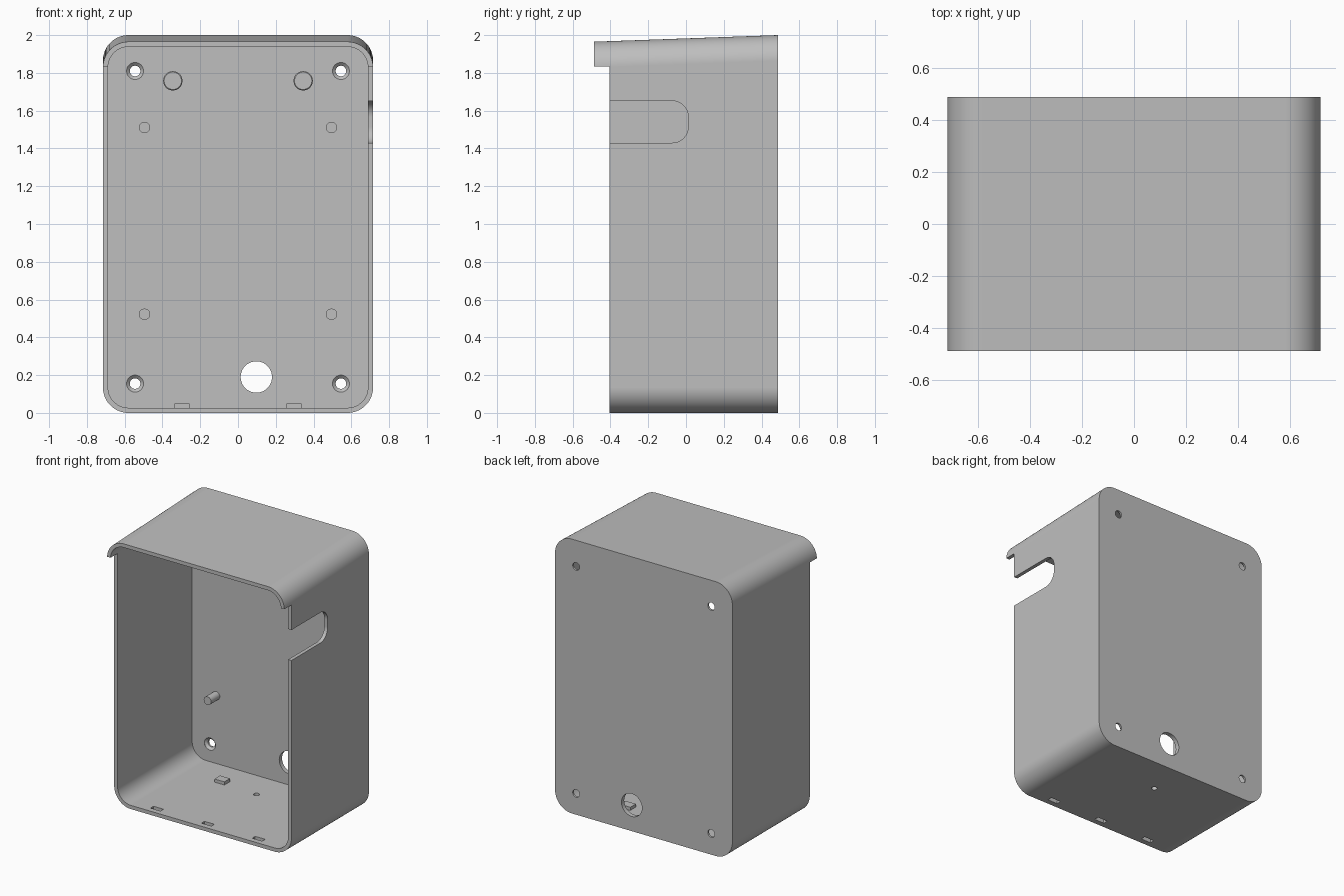
import bpy, bmesh
from math import pi, cos, sin, radians

if "Cube" in bpy.data.objects:
    bpy.data.objects.remove(bpy.data.objects["Cube"], do_unlink=True)

grey = bpy.data.materials.new("plain grey")
grey.use_nodes = True
grey.diffuse_color = (0.52, 0.52, 0.52, 1)
grey.node_tree.nodes["Principled BSDF"].inputs["Base Color"].default_value = grey.diffuse_color

HALF_W, FRONT, HOOD_FRONT, BACK = 0.715, -0.405, -0.487, 0.487
WALL, RADIUS, HOOD_LOW = 0.027, 0.135, 1.835
FLOOR, INNER_BACK = WALL, BACK - 0.032


def skin(bm, rings):
    """Join equal rings of points into a closed solid."""
    loops = [[bm.verts.new(p) for p in ring] for ring in rings]
    n = len(loops[0])
    for a, b in zip(loops, loops[1:]):
        for i in range(n):
            j = (i + 1) % n
            bm.faces.new((a[i], a[j], b[j], b[i]))
    bm.faces.new(loops[0])
    bm.faces.new(loops[-1])


def roof(y):
    return 1.965 + 0.035 * (y - HOOD_FRONT) / (BACK - HOOD_FRONT)


def shell_ring(y, inset, steps=20):
    """Rounded rectangle across the case, following the sloped roof."""
    r, w = RADIUS - inset, HALF_W - inset
    low, high = inset, roof(y) - inset
    corners = [(w - r, high - r), (r - w, high - r), (r - w, low + r), (w - r, low + r)]
    ring = []
    for q, (cx, cz) in enumerate(corners):
        for k in range(steps + 1):
            a = (q + k / steps) * pi / 2
            ring.append((cx + r * cos(a), y, cz + r * sin(a)))
    return ring


def turned(bm, u, v, profile, axis="Y", n=40):
    """Round solid from (radius, position) pairs along an axis."""
    rings = []
    for r, d in profile:
        pts = [(u + r * cos(2 * pi * i / n), v + r * sin(2 * pi * i / n)) for i in range(n)]
        rings.append([(a, d, b) if axis == "Y" else (a, b, d) for a, b in pts])
    skin(bm, rings)


def block(bm, x0, x1, y0, y1, z0, z1):
    skin(bm, [[(x0, y0, z), (x1, y0, z), (x1, y1, z), (x0, y1, z)] for z in (z0, z1)])


def finish(bm, name):
    bmesh.ops.recalc_face_normals(bm, faces=bm.faces)
    mesh = bpy.data.meshes.new(name)
    bm.to_mesh(mesh)
    bm.free()
    mesh.materials.append(grey)
    ob = bpy.data.objects.new(name, mesh)
    bpy.context.collection.objects.link(ob)
    return ob


def activate(ob):
    bpy.ops.object.select_all(action="DESELECT")
    ob.select_set(True)
    bpy.context.view_layer.objects.active = ob


def cut(ob, bm):
    cutter = finish(bm, "cutter")
    cutter.hide_render = True
    activate(ob)
    mod = ob.modifiers.new("cut", "BOOLEAN")
    mod.operation, mod.solver, mod.object = "DIFFERENCE", "EXACT", cutter
    bpy.ops.object.modifier_apply(modifier=mod.name)
    bpy.data.objects.remove(cutter, do_unlink=True)


def smooth(ob):
    activate(ob)
    bpy.ops.object.shade_smooth_by_angle(angle=radians(30))
    ob.modifiers.new("even shading", "WEIGHTED_NORMAL").keep_sharp = True


# Case body with cavity
bm = bmesh.new()
skin(bm, [shell_ring(y, 0) for y in (HOOD_FRONT, BACK)])
case = finish(bm, "case")
bm = bmesh.new()
skin(bm, [shell_ring(y, WALL) for y in (-0.6, INNER_BACK)])
cut(case, bm)

# Trim below the rain hood
bm = bmesh.new()
block(bm, -1, 1, -0.8, FRONT, -0.2, HOOD_LOW)
cut(case, bm)

# Side notch, rounded at its inner end
bm = bmesh.new()
low, high, end, r = 1.43, 1.652, 0.012, 0.085
outline = [(-0.45, low)]
outline += [(end - r + r * sin(a), low + r - r * cos(a)) for a in [k * pi / 24 for k in range(13)]]
outline += [(end - r + r * cos(a), high - r + r * sin(a)) for a in [k * pi / 24 for k in range(13)]]
outline += [(-0.45, high)]
skin(bm, [[(x, y, z) for y, z in outline] for x in (0.6, 0.8)])

# Countersunk screw holes and cable hole through the back
for x in (-0.545, 0.545):
    for z in (0.155, 1.81):
        turned(bm, x, z, [(0.045, INNER_BACK - 0.02), (0.045, INNER_BACK + 0.002),
                          (0.028, INNER_BACK + 0.018), (0.028, 0.6)])
turned(bm, 0.097, 0.19, [(0.083, 0.4), (0.083, 0.6)])

# Latch slots and drain hole through the floor
for x in (-0.41, 0, 0.41):
    block(bm, x - 0.04, x + 0.04, -0.365, -0.33, -0.1, 0.1)
turned(bm, 0, 0.213, [(0.02, -0.1), (0.02, 0.1)], axis="Z", n=24)
cut(case, bm)
smooth(case)

# Mounting pegs and chamfered bosses on the inner back
for side, s in (("right", -1), ("left", 1)):
    for level, z in (("lower", 0.522), ("upper", 1.511)):
        bm = bmesh.new()
        turned(bm, s * 0.495, z, [(0.03, INNER_BACK + 0.01), (0.03, INNER_BACK - 0.1)])
        smooth(finish(bm, f"{level}_{side}_peg"))
    bm = bmesh.new()
    turned(bm, s * 0.345, 1.758, [(0.051, INNER_BACK + 0.01), (0.051, INNER_BACK - 0.045),
                                  (0.046, INNER_BACK - 0.05)])
    smooth(finish(bm, f"{side}_boss"))

    # Small stop blocks on the floor
    bm = bmesh.new()
    block(bm, s * 0.297 - 0.04, s * 0.297 + 0.04, 0.21, 0.275, FLOOR - 0.01, 0.05)
    finish(bm, f"{side}_floor_stop")
